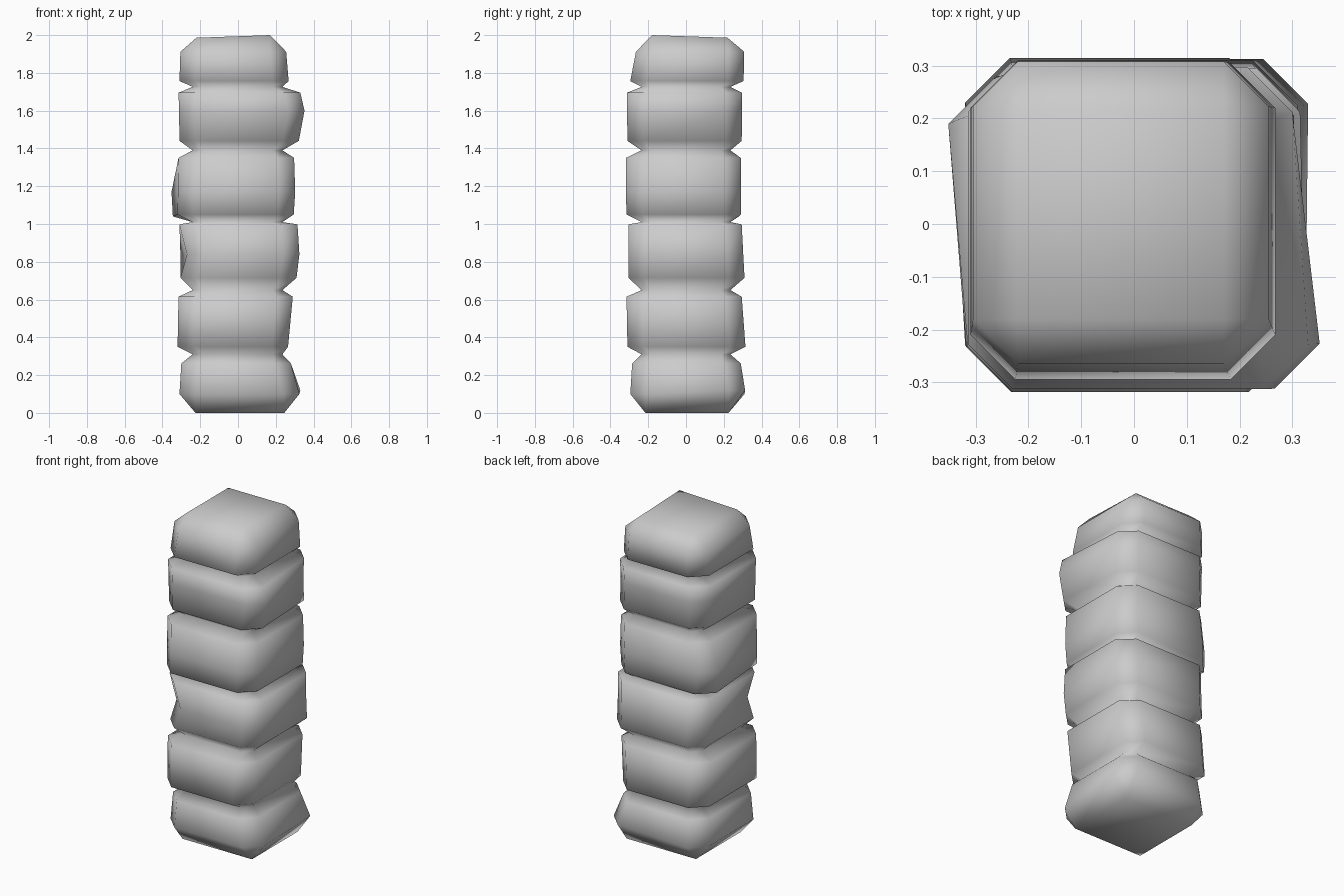
import bpy, bmesh

CORNERS = ((1, 0), (1, 1), (0, 1), (0, 0))   # order around a ring


def neck(z):
    """Narrow groove between two stones."""
    return ring((-0.24, 0.235), (-0.235, 0.235), z, 0.05)


def ring(x, y, z, c=0.085, bumps=None):
    """Chamfered square outline; bumps moves single corners, keyed by (x, y) side."""
    bumps = bumps or {}
    pts = []
    for i, j in CORNERS:
        d = bumps.get((i, j), (0, 0, 0))
        px, py, pz = x[i] + d[0], y[j] + d[1], z + d[2]
        a = (px - c * (2 * i - 1), py, pz)
        b = (px, py - c * (2 * j - 1), pz)
        pts += [a, b] if i == 1 - j else [b, a]
    # each corner lists its two chamfer points in counter-clockwise order
    return pts


rings = [
    # base stone, flared foot
    ring((-0.225, 0.245), (-0.215, 0.225), 0.0, 0),
    ring((-0.31, 0.325), (-0.295, 0.31), 0.10, bumps={(1, 1): (0.005, 0.003, 0.02)}),
    ring((-0.30, 0.28), (-0.285, 0.29), 0.262),
    neck(0.31),
    # second stone
    ring((-0.32, 0.265), (-0.31, 0.315), 0.35),
    ring((-0.315, 0.29), (-0.315, 0.295), 0.615),
    neck(0.65),
    # third stone
    ring((-0.305, 0.31), (-0.305, 0.31), 0.715),
    ring((-0.305, 0.31), (-0.305, 0.303), 0.84,
         bumps={(1, 0): (0.015, 0, 0), (0, 0): (0.035, 0.01, 0)}),
    ring((-0.31, 0.315), (-0.305, 0.295), 0.998),
    neck(1.01),
    # fourth stone
    ring((-0.32, 0.295), (-0.315, 0.29), 1.05, bumps={(0, 1): (-0.025, -0.01, -0.01)}),
    ring((-0.318, 0.303), (-0.318, 0.29), 1.17, bumps={(0, 1): (-0.034, -0.015, 0)}),
    ring((-0.315, 0.297), (-0.318, 0.29), 1.35),
    neck(1.39),
    # fifth stone
    ring((-0.31, 0.30), (-0.31, 0.295), 1.44, bumps={(1, 0): (0.022, 0, 0)}),
    ring((-0.312, 0.295), (-0.312, 0.296), 1.60, bumps={(1, 0): (0.057, 0, 0)}),
    ring((-0.315, 0.30), (-0.313, 0.297), 1.695, bumps={(1, 0): (0.03, 0, 0)}),
    neck(1.726),
    # cap stone with a slightly tilted top
    ring((-0.31, 0.268), (-0.295, 0.305), 1.757),
    ring((-0.305, 0.255), (-0.265, 0.308), 1.912),
    ring((-0.22, 0.17), (-0.18, 0.22), 1.986, 0, bumps={(1, 0): (0, 0, 0.014)}),
]

# Skin the rings into one closed column
bm = bmesh.new()
loops = [[bm.verts.new(p) for p in r] for r in rings]
for lo, hi in zip(loops, loops[1:]):
    for k in range(8):
        n = (k + 1) % 8
        bm.faces.new((lo[k], lo[n], hi[n], hi[k]))
bm.faces.new(loops[0][::-1])
bm.faces.new(loops[-1])
bmesh.ops.remove_doubles(bm, verts=bm.verts[:], dist=0.0005)
bmesh.ops.recalc_face_normals(bm, faces=bm.faces[:])
for f in bm.faces:
    f.smooth = True
me = bpy.data.meshes.new("stone_column")
bm.to_mesh(me)
bm.free()
column = bpy.data.objects.new("stone_column", me)
bpy.context.collection.objects.link(column)
